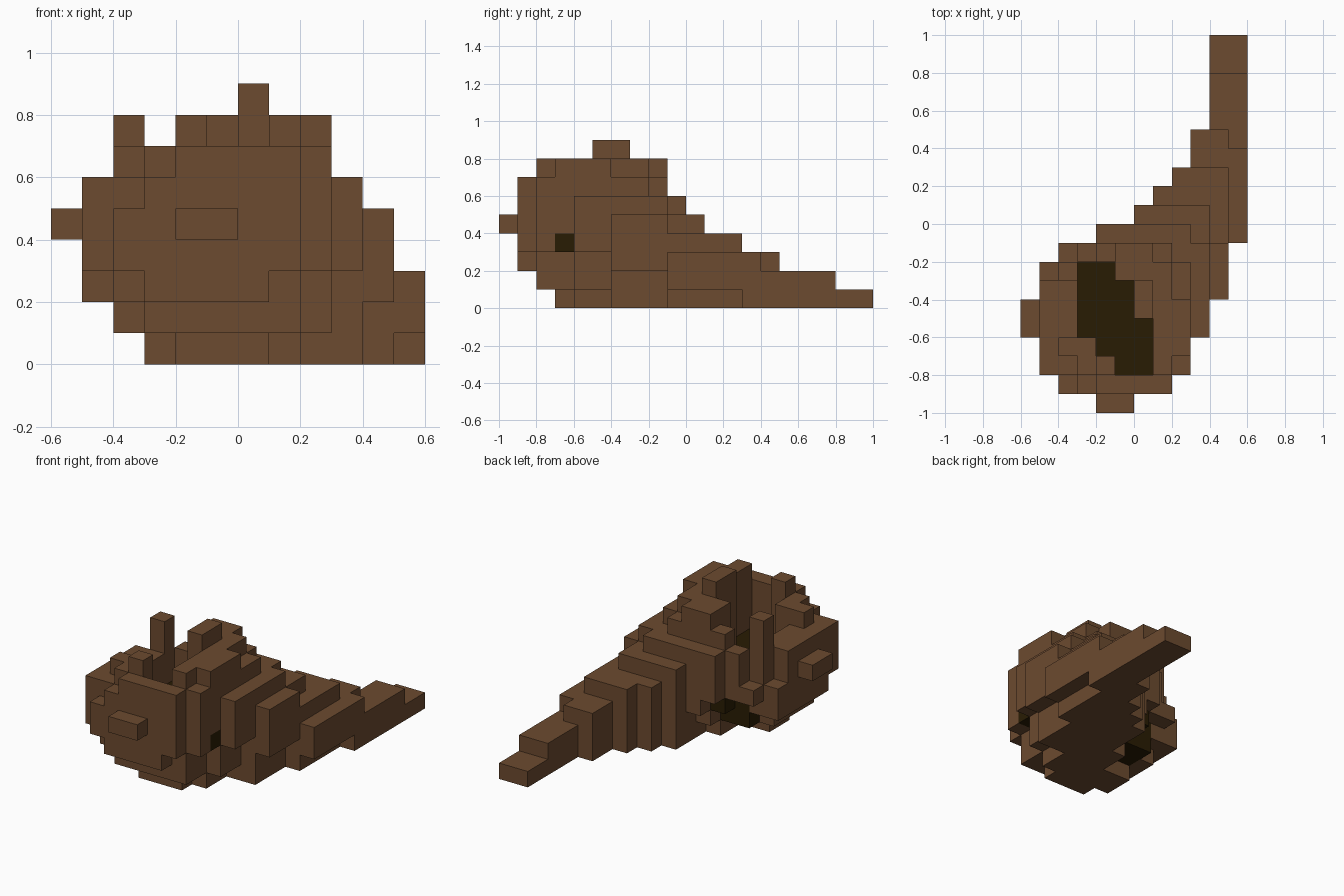
import bpy
import bmesh
from math import hypot
from mathutils import Vector

if "Cube" in bpy.data.objects:
    bpy.data.objects.remove(bpy.data.objects["Cube"], do_unlink=True)

UNIT = 0.1


def make_material(name, color):
    mat = bpy.data.materials.new(name)
    mat.use_nodes = True
    mat.diffuse_color = color
    mat.node_tree.nodes["Principled BSDF"].inputs["Base Color"].default_value = color
    return mat


def block(xs, ys, zs):
    return {(i, j, k) for i in range(*xs) for j in range(*ys) for k in range(*zs)}


def build_blocks(name, cells, solid, mat):
    """Mesh the outer faces of a set of unit blocks, merging flat areas."""
    bm = bmesh.new()
    for cell in cells:
        for axis in range(3):
            for sign in (-1, 1):
                step = [0, 0, 0]
                step[axis] = sign
                if tuple(c + s for c, s in zip(cell, step)) in solid:
                    continue
                n = Vector(step)
                u = Vector([float(a == (axis + 1) % 3) for a in range(3)])
                v = n.cross(u)
                mid = Vector(cell) + Vector((0.5, 0.5, 0.5)) + n / 2
                corners = [mid + (u * a + v * b) / 2
                           for a, b in ((-1, -1), (1, -1), (1, 1), (-1, 1))]
                bm.faces.new([bm.verts.new(c * UNIT) for c in corners])
    bmesh.ops.remove_doubles(bm, verts=bm.verts[:], dist=UNIT / 100)
    bmesh.ops.dissolve_limit(bm, angle_limit=0.01, verts=bm.verts[:], edges=bm.edges[:])
    mesh = bpy.data.meshes.new(name)
    bm.to_mesh(mesh)
    bm.free()
    mesh.materials.append(mat)
    obj = bpy.data.objects.new(name, mesh)
    bpy.context.collection.objects.link(obj)
    return obj


def left_edge(j):
    """Stepped edge of the horn on the low-x side."""
    if j < 0:
        return 0
    return min(j, 3) if j < 5 else 4


def right_edge(j, k):
    """Stepped edge of the horn on the high-x side."""
    edge = 6 if j >= -1 else min(5, (j + 14) // 2)
    if (k == 0 and j < 3) or (k == 1 and j < -1) or (k == 2 and (j > 3 or j < -4)):
        edge -= 1
    if k == 0 and j < -4:
        edge -= 1
    return edge


# Layers from the ground up: disc centre x, y, radius; first and last row; widest x
LAYERS = [
    (0.0, -4.8, 3.0, -7, 10, 6),
    (-0.5, -4.7, 3.7, -8, 8, 6),
    (-0.7, -4.7, 4.6, -9, 5, 6),
    (-0.7, -4.7, 4.75, -9, 3, 5),
    (-0.7, -4.7, 4.75, -9, 1, 5),
    (-0.7, -4.7, 4.5, -9, 0, 4),
    (0.0, -5.0, 4.2, -9, -1, 3),
    (-0.2, -4.7, 3.3, -8, -1, 3),
]

# Round body tapering into the tail
shell = set()
for k, (cx, cy, radius, first, last, widest) in enumerate(LAYERS):
    for i, j, _ in block((-6, 6), (first, last), (0, 1)):
        in_disc = hypot(i + 0.5 - cx, j + 0.5 - cy) <= radius
        in_horn = k < 6 and left_edge(j) <= i
        if i < min(widest, right_edge(j, k)) and (in_disc or in_horn):
            shell.add((i, j, k))

# Stepped corners on the upper back
shell -= block((2, 3), (-4, -1), (7, 8))
shell -= block((3, 4), (-1, 0), (5, 6))
shell -= block((4, 5), (-1, 1), (4, 5))
shell -= block((-6, -2), (-1, 0), (0, 8))

# Open top: low rim on one side of the mouth, lower still toward the back
shell -= block((-6, -2), (-6, 0), (6, 8))
shell -= block((-6, -2), (-10, 0), (7, 8))
shell -= block((-6, -4), (-3, 0), (4, 6))
shell -= block((-4, -3), (-2, 0), (4, 6))

# Gap low at the back that shows the lining
shell -= block((-6, -1), (-4, 0), (0, 1))
shell -= block((-6, -1), (-2, 0), (1, 3))
shell -= block((-6, -3), (-3, 0), (1, 2))

# Knobs, rim post and spike
shell |= block((-2, 0), (-10, -9), (4, 5))
shell |= block((-6, -5), (-6, -4), (4, 5))
shell |= block((-5, -4), (-8, -7), (4, 6))
shell |= block((-4, -3), (-3, -2), (2, 8))

# Slanted mouth with a dark lining
MOUTH = {-3: (-3, -1), -4: (-3, 0), -5: (-3, 0), -6: (-3, 1), -7: (-2, 1), -8: (-1, 1)}
lining = set()
for row, span in MOUTH.items():
    floor = 2 if row == -8 else 1
    shell -= block(span, (row, row + 1), (floor, 9))
    lining |= block(span, (row, row + 1), (floor, 4))

# Lining showing through the side wall and the back
lining |= block((2, 3), (-7, -6), (3, 4))
lining |= block((-2, -1), (-2, -1), (2, 3))
shell -= lining

# Crest on top
shell |= block((0, 1), (-5, -3), (8, 9))

bark = make_material("brown bark", (0.150, 0.069, 0.029, 1.0))
dark = make_material("dark hollow", (0.022, 0.0115, 0.001, 1.0))
solid = shell | lining
build_blocks("horn_shell", shell, solid, bark)
build_blocks("hollow_lining", lining, solid, dark)
